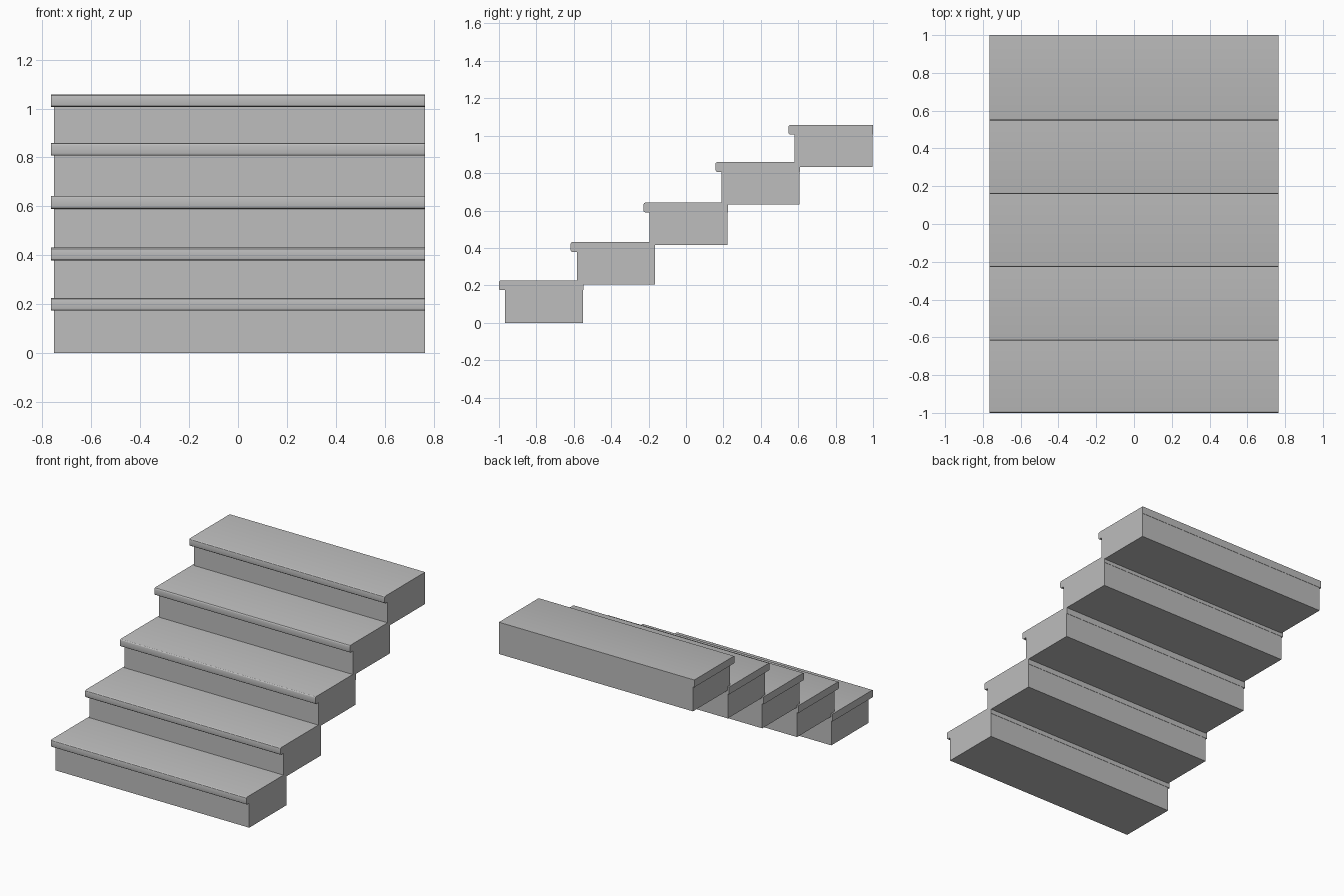
import bpy
import bmesh

cube = bpy.data.objects.get("Cube")
if cube:
    bpy.data.objects.remove(cube, do_unlink=True)

# Single stone colour
stone = bpy.data.materials.new("grey stone")
stone.use_nodes = True
colour = (0.51, 0.51, 0.51, 1)
stone.diffuse_color = colour
stone.node_tree.nodes["Principled BSDF"].inputs["Base Color"].default_value = colour


def box(name, low, high, nosing=0.0):
    """Box between two corners; nosing rounds the long front edges."""
    bm = bmesh.new()
    bmesh.ops.create_cube(bm, size=1)
    for v in bm.verts:
        v.co = [low[i] if v.co[i] < 0 else high[i] for i in range(3)]
    if nosing:
        front = [e for e in bm.edges
                 if all(abs(v.co.y - low[1]) < 1e-5 for v in e.verts)
                 and abs(e.verts[0].co.x - e.verts[1].co.x) > 0.1]
        bmesh.ops.bevel(bm, geom=front, offset=nosing, segments=3,
                        profile=0.5, affect='EDGES')
    bmesh.ops.recalc_face_normals(bm, faces=bm.faces[:])
    mesh = bpy.data.meshes.new(name)
    bm.to_mesh(mesh)
    bm.free()
    mesh.materials.append(stone)
    obj = bpy.data.objects.new(name, mesh)
    bpy.context.collection.objects.link(obj)
    return obj


HALF_WIDTH = 0.765
SIDE_LIP = 0.012     # tread overhang on the right end only
FRONT_LIP = 0.033
DEPTH = 0.45
TREAD = 0.052
HEIGHT = 0.226

# Front edge and base height of each step
steps = [(-1.0, 0.0), (-0.617, 0.205), (-0.227, 0.416), (0.158, 0.633), (0.548, 0.832)]

for n, (y, z) in enumerate(steps, 1):
    top = z + HEIGHT
    seam = top - TREAD
    back = y + DEPTH
    box(f"step_{n}_riser", (-HALF_WIDTH + SIDE_LIP, y + FRONT_LIP, z),
        (HALF_WIDTH, back, seam))
    tread = box(f"step_{n}_tread", (-HALF_WIDTH, y, seam),
                (HALF_WIDTH, back + 0.002, top), nosing=0.01)
    bpy.ops.object.select_all(action='DESELECT')
    tread.select_set(True)
    bpy.context.view_layer.objects.active = tread
    bpy.ops.object.shade_smooth_by_angle()
